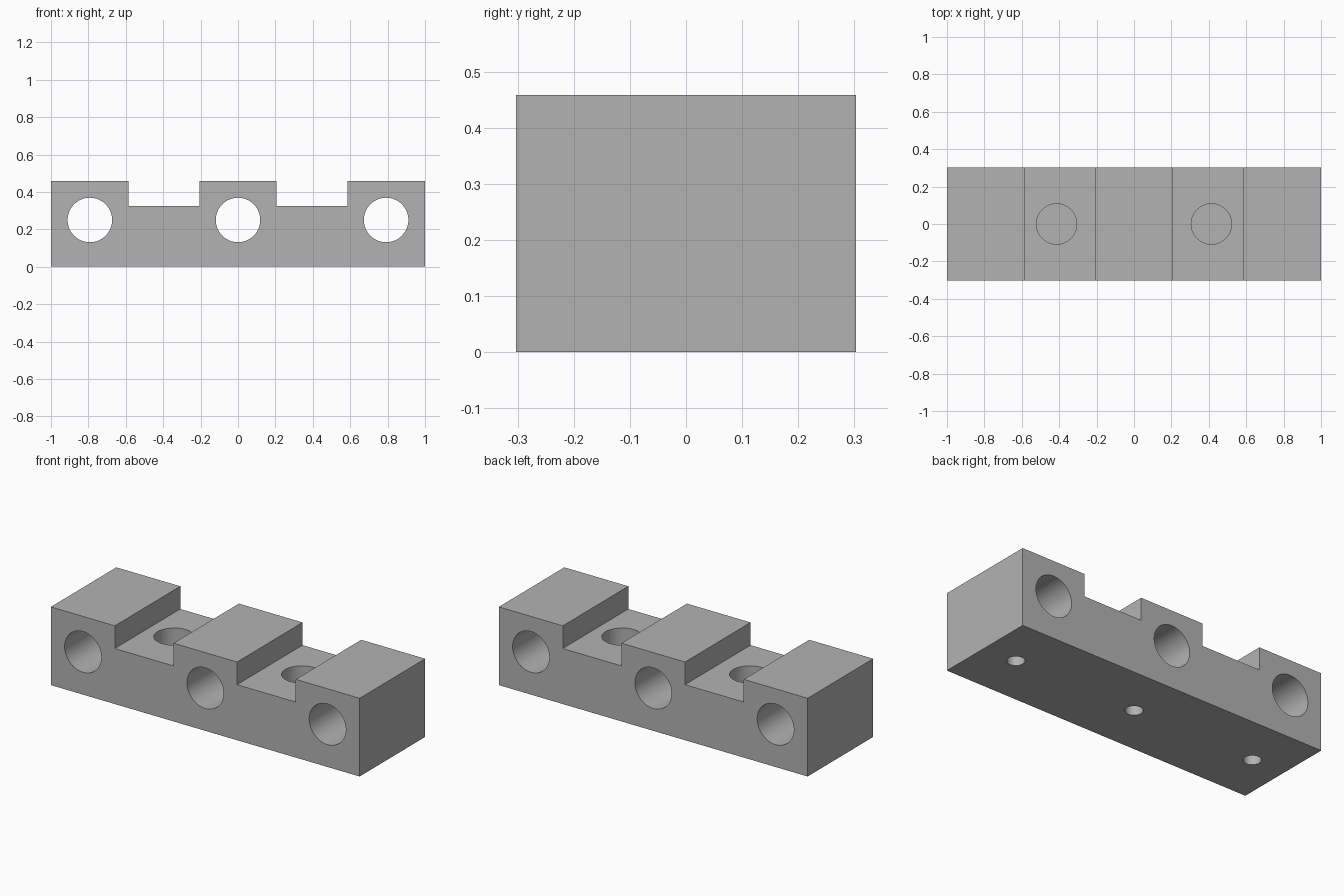
import bpy, bmesh, math

if "Cube" in bpy.data.objects:
    bpy.data.objects.remove(bpy.data.objects["Cube"])

L, W, H = 1.0, 0.303, 0.458          # half length, half width, height
FLOOR = 0.325                        # notch floor height
IN, OUT = 0.206, 0.586               # notch x limits
BORE_X, POCKET_X = 0.792, 0.414

grey = bpy.data.materials.new("light grey")
grey.diffuse_color = (0.45, 0.45, 0.45, 1)
grey.use_nodes = True
grey.node_tree.nodes["Principled BSDF"].inputs["Base Color"].default_value = grey.diffuse_color

# Block: castellated profile extruded along y
half = [(IN, H), (IN, FLOOR), (OUT, FLOOR), (OUT, H), (L, H), (L, 0)]
profile = half + [(-x, z) for x, z in reversed(half)]
bm = bmesh.new()
face = bm.faces.new([bm.verts.new((x, -W, z)) for x, z in profile])
ext = bmesh.ops.extrude_face_region(bm, geom=[face])
bmesh.ops.translate(bm, vec=(0, 2 * W, 0),
                    verts=[v for v in ext["geom"] if isinstance(v, bmesh.types.BMVert)])
bmesh.ops.recalc_face_normals(bm, faces=bm.faces)
mesh = bpy.data.meshes.new("notched_block")
bm.to_mesh(mesh)
bm.free()
block = bpy.data.objects.new("notched_block", mesh)
bpy.context.collection.objects.link(block)
mesh.materials.append(grey)


def drill(radius, depth, location, rotation=(0, 0, 0)):
    """Cut a round hole and remove the cutter."""
    bpy.ops.mesh.primitive_cylinder_add(vertices=64, radius=radius, depth=depth,
                                        location=location, rotation=rotation)
    cutter = bpy.context.object
    cutter.name = "hole_cutter"
    cutter.hide_render = True
    cutter.data.materials.append(grey)
    mod = block.modifiers.new("hole", 'BOOLEAN')
    mod.operation, mod.solver, mod.object = 'DIFFERENCE', 'EXACT', cutter
    bpy.context.view_layer.objects.active = block
    bpy.ops.object.modifier_apply(modifier=mod.name)
    bpy.data.objects.remove(cutter)


# Front-to-back bores, each with a small screw hole from below
for x in (-BORE_X, 0, BORE_X):
    drill(0.119, 1, (x, 0, 0.25), (math.pi / 2, 0, 0))
    drill(0.047, 0.4, (x, 0, 0))

# Blind round pockets in the notch floors
for x in (-POCKET_X, POCKET_X):
    drill(0.108, 0.4, (x, 0, 0.1 + 0.2))

# Smooth hole walls, crisp edges
bpy.ops.object.select_all(action='DESELECT')
block.select_set(True)
bpy.context.view_layer.objects.active = block
bpy.ops.object.shade_smooth_by_angle(angle=math.radians(30))
